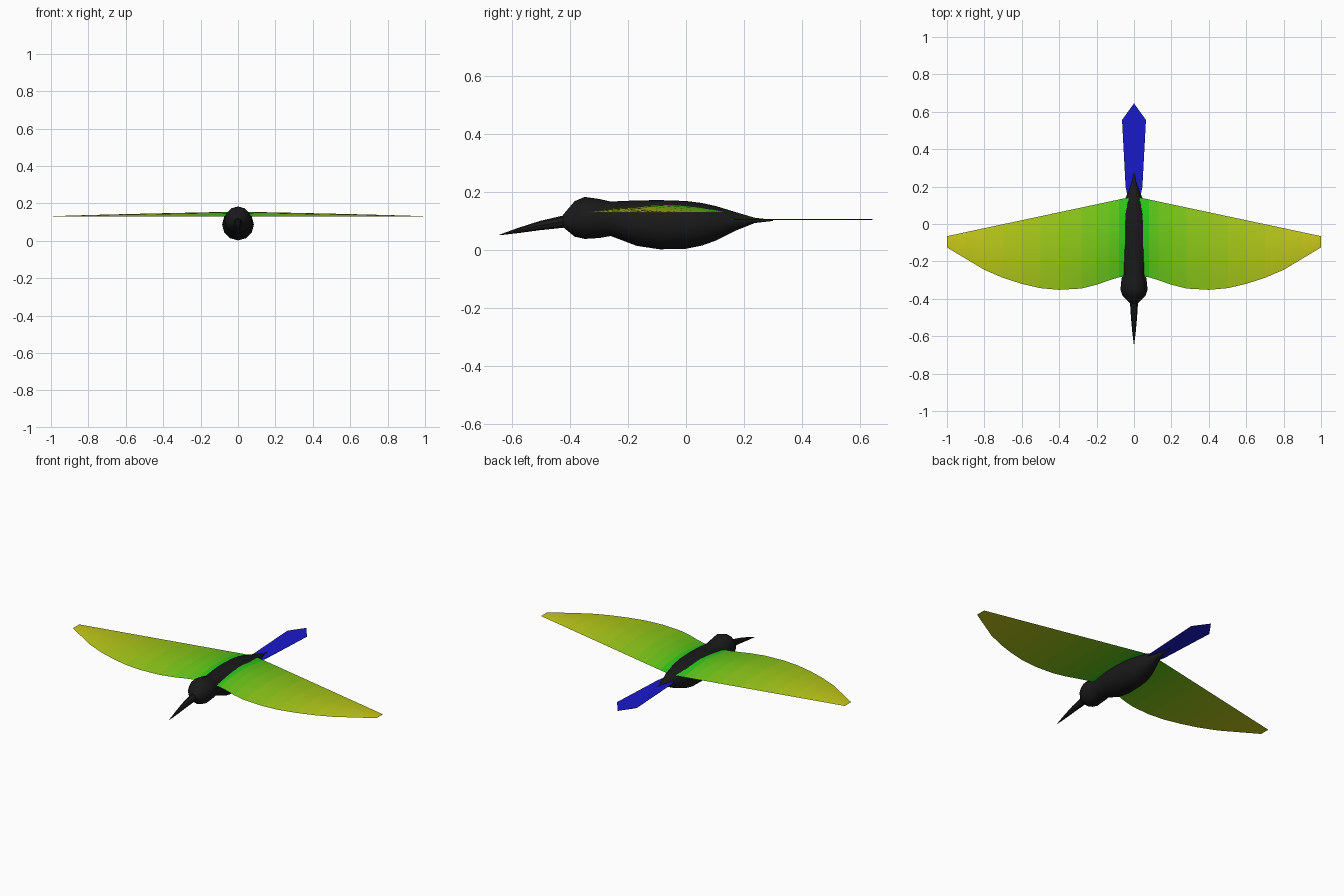
import bpy, bmesh, math

if "Cube" in bpy.data.objects:
    bpy.data.objects.remove(bpy.data.objects["Cube"])


def material(name, rgb):
    m = bpy.data.materials.new(name)
    m.diffuse_color = (*rgb, 1)
    m.use_nodes = True
    m.node_tree.nodes["Principled BSDF"].inputs["Base Color"].default_value = m.diffuse_color
    return m


def finish(name, bm, mats, smooth=False):
    bmesh.ops.recalc_face_normals(bm, faces=bm.faces)
    me = bpy.data.meshes.new(name)
    bm.to_mesh(me)
    bm.free()
    for m in mats:
        me.materials.append(m)
    ob = bpy.data.objects.new(name, me)
    bpy.context.collection.objects.link(ob)
    if smooth:
        bpy.ops.object.select_all(action='DESELECT')
        bpy.context.view_layer.objects.active = ob
        ob.select_set(True)
        bpy.ops.object.shade_smooth_by_angle(angle=math.radians(40))
    return ob


def loft(name, stations, mat, sides=12):
    # stations: y, top z, bottom z; round cross-sections along y
    bm = bmesh.new()
    rings = []
    for y, top, low in stations:
        c, r = (top + low) / 2, (top - low) / 2
        rings.append([bm.verts.new((r * math.sin(2 * math.pi * i / sides), y,
                                    c + r * math.cos(2 * math.pi * i / sides)))
                      for i in range(sides)])
    for a, b in zip(rings, rings[1:]):
        for i in range(sides):
            j = (i + 1) % sides
            bm.faces.new((a[i], a[j], b[j], b[i]))
    bm.faces.new(rings[0])
    bm.faces.new(rings[-1])
    return finish(name, bm, [mat], True)


black = material("black", (0.01, 0.01, 0.01))
blue = material("blue", (0.01, 0.01, 0.6))

# head and body
loft("body", [(-.425, .121, .079), (-.385, .168, .046), (-.35, .183, .038),
              (-.30, .176, .041), (-.26, .167, .048), (-.17, .171, .014),
              (-.09, .172, .002), (0, .169, .004), (.055, .162, .015),
              (.105, .151, .033), (.17, .131, .066), (.238, .111, .093),
              (.30, .104, .100)], black)

# beak
loft("beak", [(-.41, .122, .078), (-.505, .100, .068), (-.58, .076, .058),
              (-.645, .0525, .0505)], black, 8)

# wings: flat underside, arched top, colour bands from root to tip
outline = [(.03, -.28), (.08, -.285), (.13, -.30), (.2, -.325), (.28, -.345),
           (.4, -.352), (.5, -.343), (.6, -.32), (.7, -.288), (.8, -.245),
           (.9, -.185), (1, -.125)]
steps = 8
bands = []
for k in range(len(outline) - 1):
    x = (outline[k][0] + outline[k + 1][0]) / 2
    bands.append(material("wing_band_%d" % k, (0.6 * x ** 0.75 if x > .1 else .03, 0.58, 0.01)))
bm = bmesh.new()
top, low = [], []
for x, front in outline:
    back = .148 - .213 * x
    h = .025 * (1 - x) ** 0.8
    ys = [front + (back - front) * i / steps for i in range(steps + 1)]
    low.append([bm.verts.new((x, y, .13)) for y in ys])
    top.append([low[-1][0]]
               + [bm.verts.new((x, ys[i], .1305 + h * math.sin(math.pi * i / steps)))
                  for i in range(1, steps)]
               + [low[-1][-1]])
for k in range(len(outline) - 1):
    for g in (top, low):
        for i in range(steps):
            f = bm.faces.new((g[k][i], g[k][i + 1], g[k + 1][i + 1], g[k + 1][i]))
            f.material_index = k
for k in (0, -1):
    f = bm.faces.new(top[k] + low[k][-2:0:-1])
    f.material_index = k % len(bands)
wings = finish("wings", bm, bands, True)
mirror = wings.modifiers.new("mirror", 'MIRROR')
mirror.use_clip = False

# tail
bm = bmesh.new()
half = [(.035, .15), (.045, .2), (.064, .556)]
pts = half + [(0, .645)] + [(-x, y) for x, y in reversed(half)]
bm.faces.new([bm.verts.new((x, y, .105)) for x, y in pts])
tail = finish("tail", bm, [blue])
solid = tail.modifiers.new("thickness", 'SOLIDIFY')
solid.thickness = 0.002
solid.offset = 0
